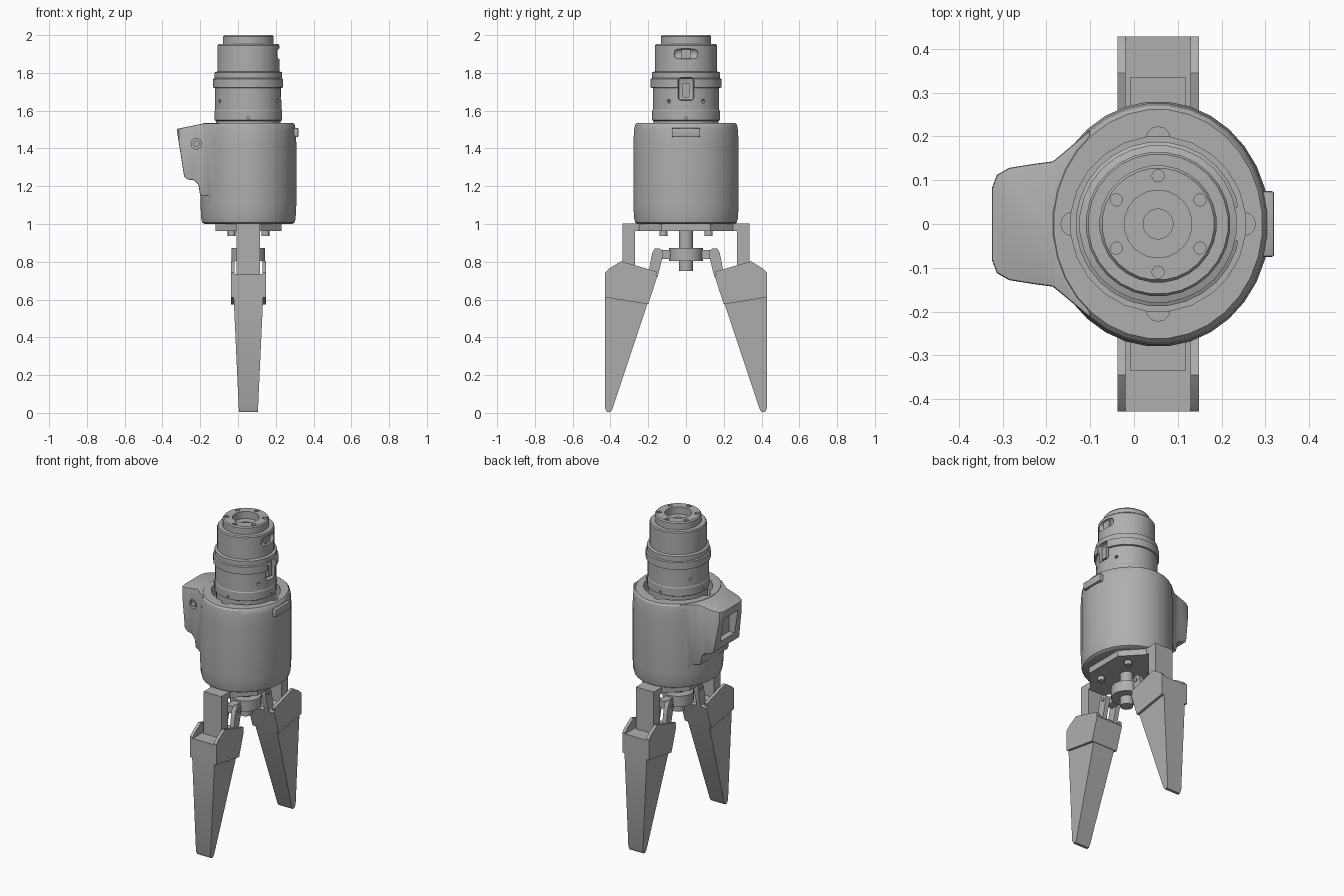
import bpy, bmesh
from math import sin, cos, pi, radians
from mathutils import Vector

cube = bpy.data.objects.get("Cube")
if cube:
    bpy.data.objects.remove(cube)

AX = 0.055  # x of the main axis

metal = bpy.data.materials.new("plain grey")
metal.use_nodes = True
GREY = (0.43, 0.43, 0.43, 1)
metal.diffuse_color = GREY
metal.node_tree.nodes["Principled BSDF"].inputs["Base Color"].default_value = GREY


def finish(name, bm):
    bmesh.ops.recalc_face_normals(bm, faces=bm.faces[:])
    mesh = bpy.data.meshes.new(name)
    bm.to_mesh(mesh)
    bm.free()
    mesh.materials.append(metal)
    ob = bpy.data.objects.new(name, mesh)
    bpy.context.collection.objects.link(ob)
    return ob


def loft(name, rings):
    """Skin equal-length rings of points and cap both ends."""
    bm = bmesh.new()
    loops = [[bm.verts.new(p) for p in ring] for ring in rings]
    n = len(loops[0])
    for a, b in zip(loops, loops[1:]):
        for i in range(n):
            j = (i + 1) % n
            bm.faces.new((a[i], a[j], b[j], b[i]))
    bm.faces.new(loops[0])
    bm.faces.new(loops[-1])
    return finish(name, bm)


def lathe(name, profile, x=AX, y=0, sides=24, squash=1.0):
    """Turn (radius, z) pairs round a vertical axis."""
    turn = [2 * pi * (i + 0.5) / sides for i in range(sides)]
    return loft(name, [[(x + r * squash * cos(t), y + r * sin(t), z) for t in turn]
                       for r, z in profile])


def rod(name, centre, direction, radius, length, sides=12):
    """Cylinder centred on a point along any direction."""
    rot = Vector(direction).to_track_quat('Z', 'Y')
    ring = [2 * pi * i / sides for i in range(sides)]
    return loft(name, [[Vector(centre) + rot @ Vector((radius * cos(t), radius * sin(t), h))
                        for t in ring] for h in (-length / 2, length / 2)])


def slab(name, outline, half_width, x=AX):
    """Extrude a (y, z) outline along x; the half width may vary with z."""
    w = half_width if callable(half_width) else (lambda z: half_width)
    return loft(name, [[(x + s * w(z), y, z) for y, z in outline] for s in (-1, 1)])


def box(name, x, y, z):
    return loft(name, [[(x[0], y[0], h), (x[1], y[0], h), (x[1], y[1], h), (x[0], y[1], h)] for h in z])


def bake(ob):
    dg = bpy.context.evaluated_depsgraph_get()
    mesh = bpy.data.meshes.new_from_object(ob.evaluated_get(dg))
    ob.modifiers.clear()
    ob.data = mesh


def combine(ob, tools, operation='DIFFERENCE'):
    for tool in tools:
        mod = ob.modifiers.new("combine", 'BOOLEAN')
        mod.operation, mod.object, mod.solver = operation, tool, 'EXACT'
        bake(ob)
        bpy.data.objects.remove(tool)


def bevel(ob, width, segments=2, angle=40):
    mod = ob.modifiers.new("bevel", 'BEVEL')
    mod.width, mod.segments, mod.angle_limit = width, segments, radians(angle)
    bake(ob)


# Main housing: slightly flattened barrel
housing = lathe("housing", [(.255, 1.0), (.27, 1.008), (.276, 1.03), (.28, 1.1), (.28, 1.43),
                            (.276, 1.5), (.271, 1.525), (.262, 1.535)], sides=32, squash=.91)

# Side pod: flared plan trimmed by a slanted side profile
half = [(-.1, .215), (-.15, .172), (-.185, .143), (-.23, .137), (-.285, .128), (-.313, .112), (-.325, .08)]
plan = half + [(x, -y) for x, y in reversed(half)]
pod = loft("side_pod", [[(x, y, z) for x, y in plan] for z in (1.1, 1.6)])
side = [(-.09, 1.533), (-.18, 1.533), (-.325, 1.503), (-.285, 1.25), (-.265, 1.235), (-.235, 1.232),
        (-.21, 1.21), (-.2, 1.15), (-.09, 1.15)]
trim = loft("pod_trim", [[(x, y, z) for x, z in side] for y in (-.3, .3)])
combine(pod, [trim], 'INTERSECT')
bevel(pod, .01)
combine(housing, [pod], 'UNION')

# Top well with four rounded notches, pod window and pod screw hole
cuts = [lathe("well", [(.2, 1.46), (.2, 1.6)])]
for k in range(4):
    a = k * pi / 2
    cuts.append(rod("notch", (AX + .195 * cos(a), .195 * sin(a), 1.55), (0, 0, 1), .027, .14))
window = loft("window", [[(x, y, z) for y, z in ((-.07, 1.3), (.07, 1.3), (.07, 1.45), (-.07, 1.45))]
                         for x in (-.36, -.255)])
cuts += [window, rod("screw_hole", (-.22, -.14, 1.425), (0, 1, 0), .028, .05, 16)]
combine(housing, cuts)
rod("pod_screw", (-.22, -.124, 1.425), (0, 1, 0), .017, .02)

# Small lip on the housing side
lip = box("side_lip", (.28, .32), (-.075, .075), (1.46, 1.508))
bevel(lip, .006)

# Stepped wrist column with recessed flange
wrist = lathe("wrist", [(.172, 1.42), (.172, 1.545), (.18, 1.55), (.18, 1.6), (.177, 1.605), (.177, 1.72),
                        (.188, 1.722), (.188, 1.768), (.18, 1.772), (.18, 1.803), (.165, 1.808), (.165, 1.945),
                        (.16, 1.952), (.134, 1.952), (.134, 1.992), (.128, 2.0), (.077, 2.0),
                        (.077, 1.955), (.034, 1.955), (.034, 1.88)], sides=28)
cuts = []
for k in range(6):
    a = pi / 6 + k * pi / 3
    cuts.append(rod("bolt_hole", (AX + .11 * cos(a), .11 * sin(a), 2), (0, 0, 1), .014, .05))
for k in range(4):
    a = pi / 4 + k * pi / 2 - .25 * (-1) ** k
    d = (cos(a), sin(a), 0)
    cuts.append(rod("set_hole", (AX + .178 * d[0], .178 * d[1], 1.65), d, .01, .04))
    a = k * pi / 2
    d = (cos(a), sin(a), 0)
    cuts.append(rod("pin_hole", (AX + .18 * d[0], .18 * d[1], 1.562), d, .007, .03))
slot = box("slot", (AX + .14, .3), (-.066, .066), (1.874, 1.928))
bevel(slot, .024, 4)
latch_cut = box("latch_cut", (AX + .15, .3), (-.042, .042), (1.655, 1.775))
bevel(latch_cut, .015)
combine(wrist, cuts + [slot, latch_cut])
latch = box("latch", (AX + .14, AX + .172), (-.018, .018), (1.67, 1.745))
box("slot_rib", (AX + .13, AX + .153), (-.025, .025), (1.874, 1.928))

# Bottom plate that narrows to two hanging arms
quarter = [(.0625, .335), (.0625, .25), (.175, .13)]
right = quarter + [(x, -y) for x, y in reversed(quarter)]
outline = right + [(-x, -y) for x, y in right]
loft("base_plate", [[(AX + x, y, z) for x, y in outline] for z in (.962, 1.002)])

# Centre shaft and hub
lathe("drive_shaft", [(.038, .75), (.038, .97)], sides=16)
lathe("hub", [(.09, .805), (.09, .872)])
for x in (-.09, .09):
    for y in (-.12, .12):
        lathe("plate_screw", [(.022, .936), (.022, .97)], x=AX + x, y=y, sides=12)

# Two fingers with knuckles, arms and links
knuckle_low = [(.428, .612), (.428, .735), (.16, .735), (.153, .72), (.2, .575)]
cheek = [(.428, .73), (.428, .742), (.405, .765), (.344, .803), (.155, .748), (.16, .725)]
blade = [(.428, .625), (.2, .59), (.39, .02), (.4, .004), (.418, .004), (.428, .025)]
ear = [(.2, .72), (.19, .79), (.178, .85), (.165, .87), (.14, .87), (.122, .858), (.12, .84), (.15, .72)]
for s, end in ((-1, "front"), (1, "back")):
    def flip(pts):
        return [(s * y, z) for y, z in pts]
    slab(end + "_arm", flip([(.27, .73), (.335, .73), (.335, 1.0), (.27, 1.0)]), .0625)
    slab(end + "_knuckle", flip(knuckle_low), .093)
    slab(end + "_finger", flip(blade), lambda z: .05 + .046 * z)
    for k in (-1, 1):
        slab(end + "_knuckle_cheek", flip(cheek), .0095, x=AX + k * .0835)
        slab(end + "_link", flip(ear), .014, x=AX + k * .04)
    slab(end + "_hub_tab", flip([(.06, .815), (.16, .815), (.16, .862), (.06, .862)]), .024)
    rod(end + "_link_pin", (AX, s * .148, .84), (1, 0, 0), .012, .12)

# Smooth the turned parts while keeping edges crisp
for ob in bpy.context.scene.objects:
    ob.select_set(ob.type == 'MESH')
bpy.context.view_layer.objects.active = housing
bpy.ops.object.shade_smooth_by_angle(angle=radians(30))
